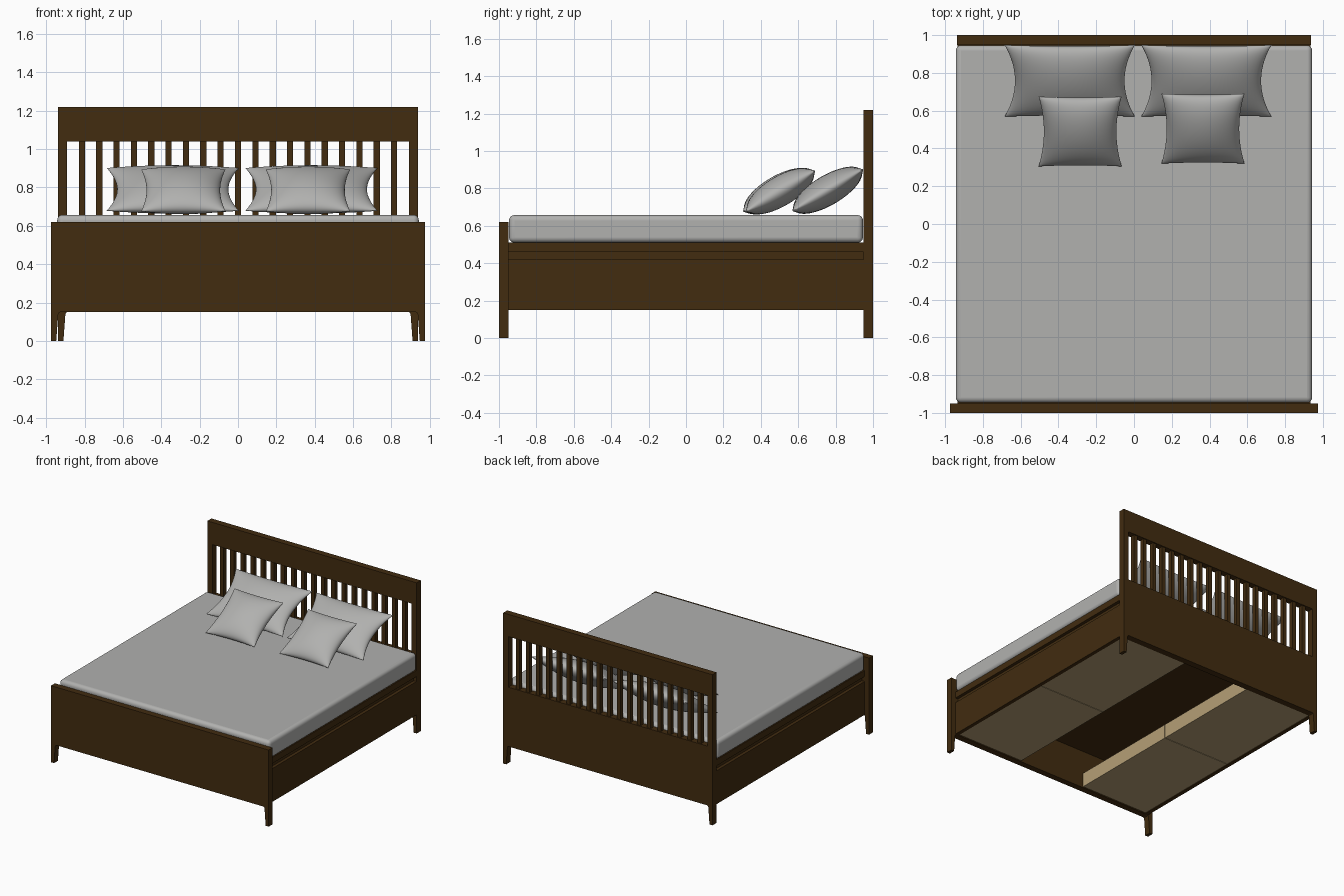
import bpy, bmesh, math
from mathutils import Matrix, Vector

if "Cube" in bpy.data.objects:
    bpy.data.objects.remove(bpy.data.objects["Cube"])


def mat(name, rgb):
    m = bpy.data.materials.new(name)
    m.diffuse_color = (*rgb, 1)
    m.use_nodes = True
    m.node_tree.nodes["Principled BSDF"].inputs["Base Color"].default_value = m.diffuse_color
    return m


WOOD = mat("dark brown wood", (0.054, 0.025, 0.005))
PLY = mat("pale drawer wood", (0.46, 0.345, 0.18))
LINEN = mat("light grey linen", (0.44, 0.44, 0.43))


def finish(name, bm, material):
    bmesh.ops.recalc_face_normals(bm, faces=bm.faces)
    me = bpy.data.meshes.new(name)
    bm.to_mesh(me)
    bm.free()
    me.materials.append(material)
    ob = bpy.data.objects.new(name, me)
    bpy.context.collection.objects.link(ob)
    return ob


def add_box(bm, x0, x1, y0, y1, z0, z1):
    m = Matrix.Translation(((x0 + x1) / 2, (y0 + y1) / 2, (z0 + z1) / 2))
    m = m @ Matrix.Diagonal((x1 - x0, y1 - y0, z1 - z0, 1))
    return bmesh.ops.create_cube(bm, size=1, matrix=m)["verts"]


def box(name, dims, material):
    bm = bmesh.new()
    add_box(bm, *dims)
    return finish(name, bm, material)


def end_panel(name, half, y0, y1, top):
    """Flat board with two tapered legs, drawn as a front outline and extruded in y."""
    right = [(half, top), (half, 0), (half - 0.027, 0), (half - 0.037, 0.135),
             (half - 0.040, 0.146), (half - 0.048, 0.15)]
    outline = right + [(-x, z) for x, z in reversed(right)]
    bm = bmesh.new()
    face = bm.faces.new([bm.verts.new((x, y0, z)) for x, z in outline])
    ext = bmesh.ops.extrude_face_region(bm, geom=[face])["geom"]
    bmesh.ops.translate(bm, vec=(0, y1 - y0, 0),
                        verts=[v for v in ext if isinstance(v, bmesh.types.BMVert)])
    return finish(name, bm, WOOD)


# footboard and headboard
end_panel("footboard", 0.975, -1.0, -0.95, 0.62)
end_panel("headboard_lower", 0.9375, 0.948, 1.0, 0.63)
box("headboard_top_rail", (-0.9375, 0.9375, 0.948, 1.0, 1.04, 1.22), WOOD)
for side, s in (("left", -1), ("right", 1)):
    a, b = sorted((s * 0.892, s * 0.9375))
    box("headboard_post_" + side, (a, b, 0.948, 1.0, 0.63, 1.04), WOOD)

# headboard slats
bm = bmesh.new()
for i in range(-9, 10):
    x = i * 0.0905
    add_box(bm, x - 0.016, x + 0.016, 0.957, 0.991, 0.625, 1.045)
finish("headboard_slats", bm, WOOD)

# platform, and per side: recessed strip, drawer front and two drawer boxes
box("platform", (-0.935, 0.935, -0.95, 0.948, 0.46, 0.51), WOOD)
for side, s in (("left", -1), ("right", 1)):
    a, b = sorted((s * 0.885, s * 0.91))
    box("recess_strip_" + side, (a, b, -0.95, 0.948, 0.41, 0.461), WOOD)
    a, b = sorted((s * 0.905, s * 0.935))
    box("drawer_front_" + side, (a, b, -0.95, 0.948, 0.15, 0.42), WOOD)
    for end, y0, y1 in (("foot", -0.945, -0.002), ("head", 0.002, 0.943)):
        bm = bmesh.new()
        add_box(bm, *sorted((s * 0.30, s * 0.905)), y0, y1, 0.155, 0.165)
        add_box(bm, *sorted((s * 0.30, s * 0.315)), y0, y1, 0.155, 0.27)
        for ya in (y0, y1 - 0.015):
            add_box(bm, *sorted((s * 0.315, s * 0.905)), ya, ya + 0.015, 0.165, 0.27)
        finish(f"drawer_box_{side}_{end}", bm, PLY)

# mattress
mattress = box("mattress", (-0.943, 0.943, -0.946, 0.946, 0.51, 0.657), LINEN)
bev = mattress.modifiers.new("round", 'BEVEL')
bev.width, bev.segments = 0.028, 5


def pillow(name, w, l, t, loc, pinch_x, pinch_y):
    """Cushion from two bulged grids with pinched sides, leaning back."""
    bm = bmesh.new()
    for s in (1, -1):
        for v in bmesh.ops.create_grid(bm, x_segments=28, y_segments=28, size=1)["verts"]:
            u, q = (math.sin(c * math.pi / 2) for c in v.co.xy)
            eu, eq = max(0, 1 - u * u), max(0, 1 - q * q)
            v.co = Vector((u * (w / 2 - pinch_x * eq), q * (l / 2 - pinch_y * eu),
                           s * t / 2 * (eu * eq) ** 0.5))
    bmesh.ops.remove_doubles(bm, verts=bm.verts, dist=1e-5)
    bm.transform(Matrix.Translation(loc) @ Matrix.Rotation(math.radians(30.5), 4, 'X'))
    for f in bm.faces:
        f.smooth = True
    return finish(name, bm, LINEN)


# pillows
pillow("large_pillow_left", 0.69, 0.44, 0.16, (-0.34, 0.758, 0.79), 0.055, 0.012)
pillow("large_pillow_right", 0.69, 0.44, 0.16, (0.383, 0.758, 0.79), 0.055, 0.012)
pillow("small_pillow_left", 0.44, 0.43, 0.16, (-0.285, 0.49, 0.785), 0.028, 0.012)
pillow("small_pillow_right", 0.44, 0.43, 0.16, (0.365, 0.505, 0.785), 0.028, 0.012)

# smooth rounded mattress edges
bpy.ops.object.select_all(action='DESELECT')
mattress.select_set(True)
bpy.context.view_layer.objects.active = mattress
bpy.ops.object.shade_smooth_by_angle(angle=math.radians(40))
